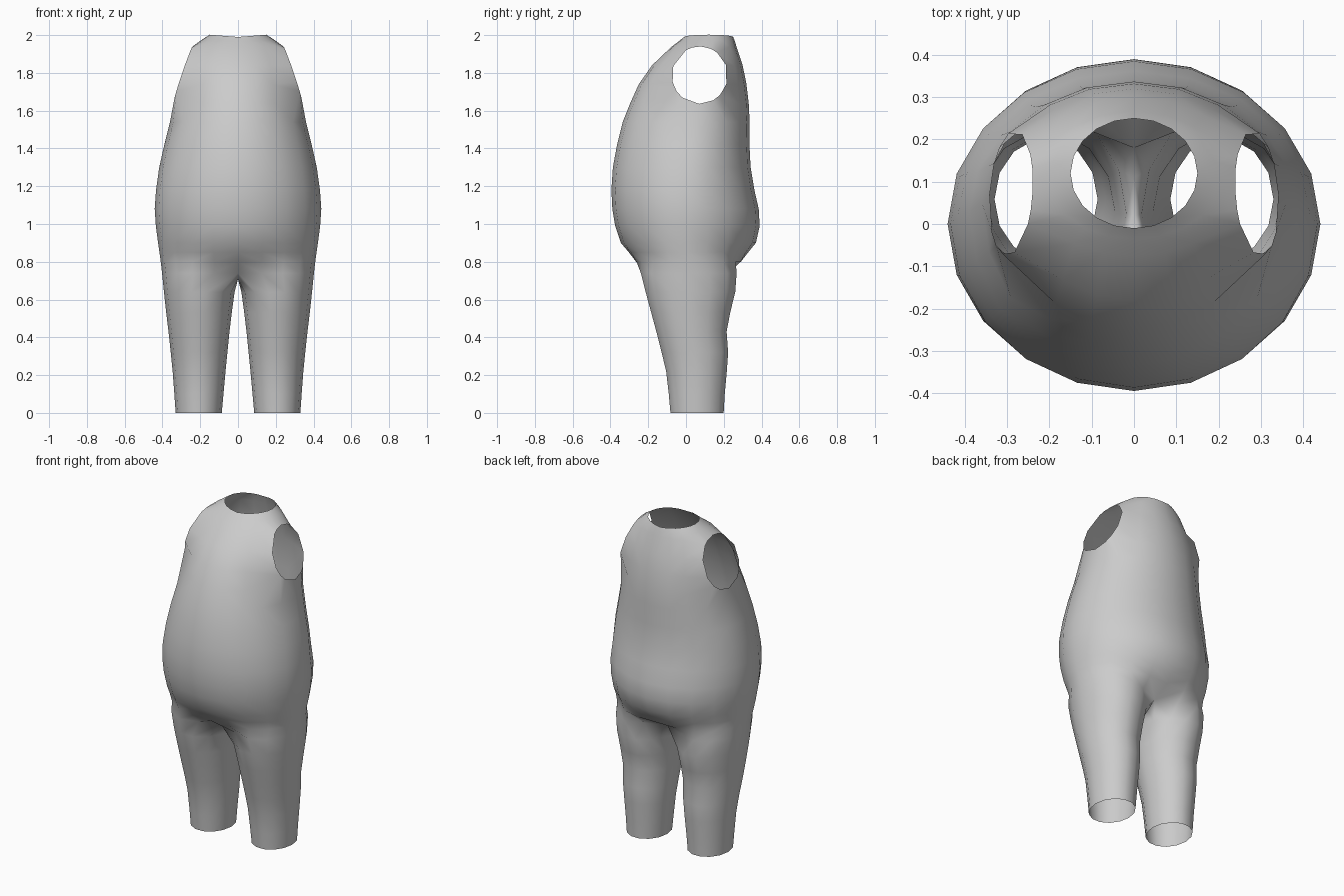
import bpy, bmesh, math

if "Cube" in bpy.data.objects:
    bpy.data.objects.remove(bpy.data.objects["Cube"])

# Torso sections: height, half width, front y, back y, y of widest point, centre pinch
TORSO = [
    (1.99, .15, -.01, .25, .12, 0), (1.97, .20, -.035, .258, .10, 0),
    (1.94, .24, -.075, .267, .08, 0), (1.84, .285, -.18, .30, .07, 0),
    (1.74, .315, -.25, .32, .07, 0), (1.64, .338, -.295, .332, .07, 0),
    (1.54, .36, -.335, .337, .05, 0), (1.42, .39, -.365, .336, .03, 0),
    (1.30, .417, -.387, .342, .02, 0), (1.18, .434, -.395, .362, 0, 0),
    (1.08, .441, -.39, .385, 0, 0), (.99, .435, -.375, .39, 0, 0),
    (.90, .423, -.345, .37, 0, 0), (.85, .416, -.315, .343, 0, .04),
    (.80, .409, -.30, .33, .01, .12), (.74, .402, -.33, .36, .02, .5),
]
# Leg sections: height, inner x, outer x, front y, back y
LEG = [
    (.64, .018, .392, -.215, .262), (.53, .033, .38, -.185, .235),
    (.43, .045, .368, -.158, .216), (.32, .056, .356, -.13, .224),
    (.22, .066, .346, -.106, .217), (.10, .077, .337, -.092, .206),
    (0, .086, .33, -.083, .20),
]
HALF = 10          # segments around half of the torso
LEG_SIDES = 14

bm = bmesh.new()


def torso_section(z, a, front, back, yc, pinch):
    ring = []
    for k in range(HALF + 1):
        t = math.pi * k / HALF
        c = math.cos(t)
        y = yc + ((front - yc) if c > 0 else (yc - back)) * c
        y *= 1 - pinch * c ** 8
        x = 0 if k in (0, HALF) else a * math.sin(t)
        ring.append(bm.verts.new((x, y, z)))
    return ring


def leg_section(z, x0, x1, front, back):
    ring = []
    for k in range(LEG_SIDES):
        t = math.tau * (k - HALF / 2) / LEG_SIDES
        ring.append(bm.verts.new(((x0 + x1) / 2 + (x1 - x0) / 2 * math.cos(t),
                                  (front + back) / 2 + (back - front) / 2 * 1.02 * math.sin(t), z)))
    return ring


def bridge(upper, lower, closed):
    n = len(upper)
    return [bm.faces.new((upper[k], lower[k], lower[(k + 1) % n], upper[(k + 1) % n]))
            for k in range(n if closed else n - 1)]


# Right half of the torso
rings = [torso_section(*row) for row in TORSO]
strips = [bridge(a, b, False) for a, b in zip(rings, rings[1:])]
for k, v in enumerate(rings[0]):      # neck opening rises at its sides
    v.co.z += .012 * math.sin(math.pi * k / HALF)

# Crotch line closes the half section into a leg loop
crotch = [bm.verts.new((0, y, z)) for y, z in ((.11, .713), (.02, .708), (-.08, .713))]
loop = rings[-1] + crotch
for row in LEG:
    section = leg_section(*row)
    bridge(loop, section, True)
    loop = section

# Arm opening: remove a patch and round its rim to a slanted oval
patch = [f for strip in strips[2:5] for f in strip[3:7]]
bmesh.ops.delete(bm, geom=patch, context='FACES')
rim = [rings[r][c] for r in range(2, 6) for c in range(3, 8)
       if r in (2, 5) or c in (3, 7)]
CY, CZ, RY, RZ = .073, 1.788, .148, .152
for v in rim:
    t = math.atan2((v.co.z - CZ) / RZ, (v.co.y - CY) / RY)
    y, z = CY + RY * math.cos(t), CZ + RZ * math.sin(t)
    v.co = (.24 + (1.94 - z) / 3 - .06 * (y - CY), y, z)

mesh = bpy.data.meshes.new("body_suit")
bm.to_mesh(mesh)
bm.free()
mesh.shade_smooth()
grey = bpy.data.materials.new("plain grey")
grey.diffuse_color = (.6, .6, .6, 1)
grey.use_nodes = True
grey.node_tree.nodes["Principled BSDF"].inputs["Base Color"].default_value = grey.diffuse_color
mesh.materials.append(grey)
body = bpy.data.objects.new("body_suit", mesh)
bpy.context.collection.objects.link(body)

# Left half
mirror = body.modifiers.new("mirror", 'MIRROR')
mirror.use_clip = True
mirror.merge_threshold = .001
